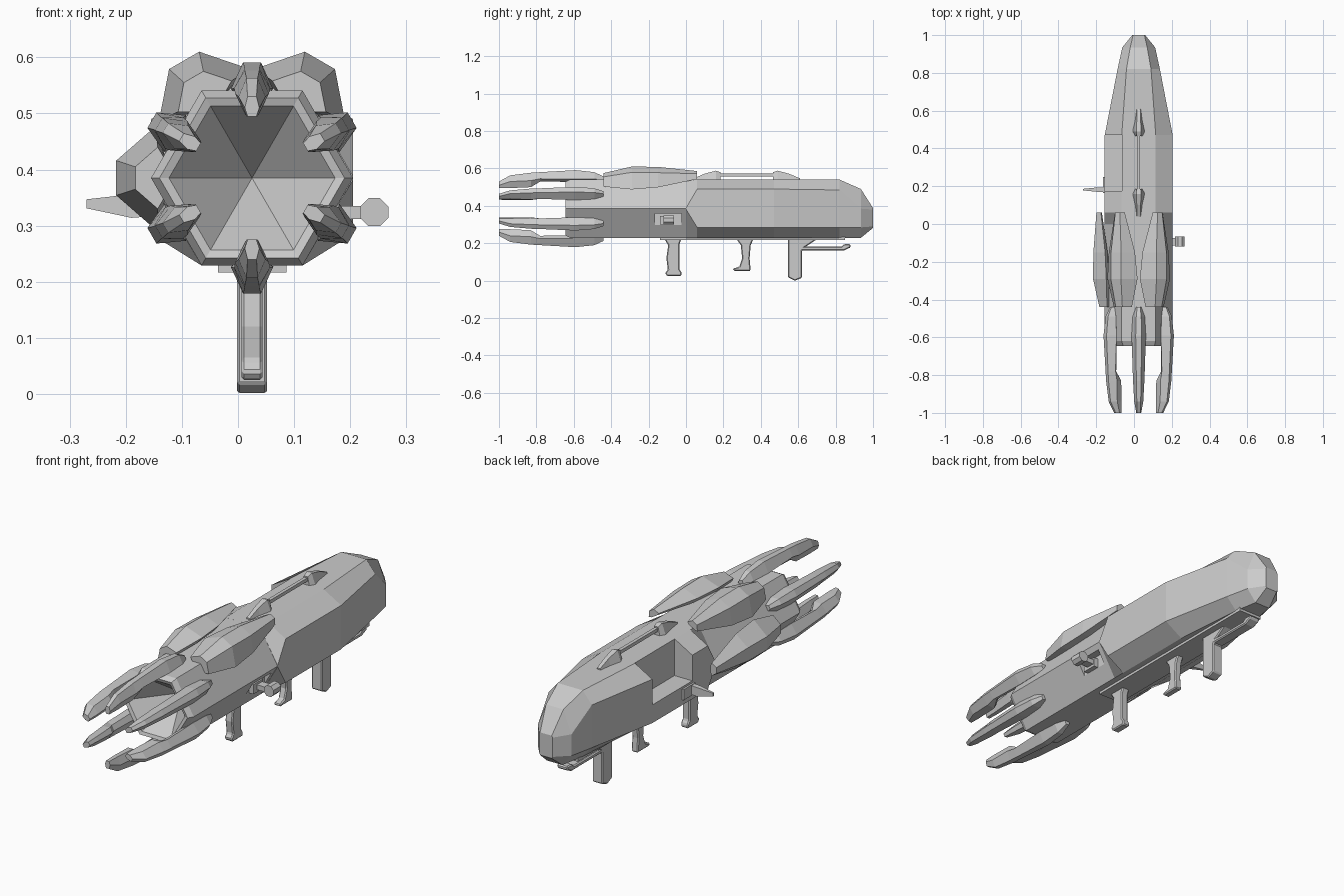
import bpy, bmesh
from math import sin, cos, radians

CX, CZ = 0.025, 0.385   # barrel axis


def make(name, bm):
    bmesh.ops.recalc_face_normals(bm, faces=bm.faces)
    me = bpy.data.meshes.new(name)
    bm.to_mesh(me)
    bm.free()
    ob = bpy.data.objects.new(name, me)
    bpy.context.collection.objects.link(ob)
    return ob


def loft(name, rings):
    """Closed skin through a list of equal-length rings."""
    bm = bmesh.new()
    vs = [[bm.verts.new(p) for p in r] for r in rings]
    n = len(vs[0])
    for a, b in zip(vs, vs[1:]):
        for i in range(n):
            j = (i + 1) % n
            bm.faces.new((a[i], a[j], b[j], b[i]))
    bm.faces.new(vs[0])
    bm.faces.new(vs[-1])
    bmesh.ops.remove_doubles(bm, verts=bm.verts, dist=1e-5)
    return make(name, bm)


def side_profile(name, pts, half, bevel=0.0):
    """Outline in (y, z) extruded across x, centred on the axis."""
    ob = loft(name, [[(CX + s * half, y, z) for y, z in pts] for s in (-1, 1)])
    if bevel:
        m = ob.modifiers.new("bevel", 'BEVEL')
        m.width, m.segments = bevel, 1
    return ob


def box(name, x, y, z):
    return loft(name, [[(px, py, pz) for px, py in
                        ((x[0], y[0]), (x[1], y[0]), (x[1], y[1]), (x[0], y[1]))] for pz in z])


def polar(angle, y, r, t):
    """Point at radial r and tangential t around the barrel axis."""
    c, s = cos(radians(angle)), sin(radians(angle))
    return (CX + r * c - t * s, y, CZ + r * s + t * c)


def hexring(y, r):
    return [polar(60 * i, y, r, 0) for i in range(6)]


def cut(ob, cutter):
    cutter.hide_render = True
    cutter.hide_set(True)
    m = ob.modifiers.new("cut", 'BOOLEAN')
    m.object, m.operation, m.solver = cutter, 'DIFFERENCE', 'EXACT'


# Hexagonal barrel with a hollow cone in the muzzle
barrel = loft("barrel", [hexring(-0.45, 0.0005), hexring(-0.64, 0.148), hexring(-0.645, 0.165),
                         hexring(-0.62, 0.18), hexring(0.01, 0.18)])
cut(barrel, box("latch_cutter", (0.155, 0.3), (-0.165, -0.025), (0.283, 0.36)))

# Main housing: hexagon turning to octagon, tapering to the rear nose
rings = []
for y, tx, sx, zt, zu, zl, bx, zb in (
        (0.00, 0.09, 0.18, 0.541, 0.388, 0.382, 0.09, 0.229),
        (0.06, 0.09, 0.18, 0.541, 0.49, 0.285, 0.09, 0.229),
        (0.47, 0.09, 0.18, 0.541, 0.49, 0.285, 0.09, 0.229),
        (0.82, 0.065, 0.112, 0.541, 0.485, 0.285, 0.06, 0.229),
        (0.935, 0.045, 0.087, 0.49, 0.385, 0.285, 0.04, 0.229),
        (1.00, 0.030, 0.034, 0.388, 0.38, 0.29, 0.03, 0.282)):
    half = [(tx, zt), (sx, zu), (sx, zl), (bx, zb)]
    rings.append([(CX + x, y, z) for x, z in half] + [(CX - x, y, z) for x, z in reversed(half)])
housing = loft("housing", rings)
cut(housing, box("port_cutter", (-0.3, -0.063), (0.175, 0.47), (0.37, 0.6)))

# Six muzzle prongs: y, inner, widest, outer radius, edge and widest half-widths
PRONG = ((-1.00, 0.110, 0.125, 0.145, 0.008, 0.013),
         (-0.94, 0.110, 0.145, 0.178, 0.010, 0.024),
         (-0.83, 0.115, 0.150, 0.192, 0.013, 0.030),
         (-0.78, 0.145, 0.160, 0.195, 0.013, 0.032),
         (-0.59, 0.143, 0.158, 0.206, 0.016, 0.038),
         (-0.49, 0.143, 0.158, 0.195, 0.013, 0.032),
         (-0.44, 0.143, 0.155, 0.172, 0.008, 0.014))
for k in range(6):
    a = 30 + 60 * k
    loft(f"prong_{k + 1}", [[polar(a, y, r, t) for r, t in
                             ((ri, -e), (rm, -w), (ro, -e), (ro, e), (rm, w), (ri, e))]
                            for y, ri, rm, ro, e, w in PRONG])

# Three armour pods over the barrel corners
POD = ((-0.44, 0.208, 0.020, 0.168, 0.055, 0.155),
       (-0.29, 0.242, 0.031, 0.172, 0.092, 0.158),
       (-0.15, 0.240, 0.031, 0.178, 0.080, 0.165),
       (0.06, 0.224, 0.014, 0.200, 0.030, 0.195))
for k in range(3):
    a = 60 + 60 * k
    loft(f"pod_{k + 1}", [[polar(a, y, r, t) for r, t in
                           ((ro, -wo), (ro, wo), (ri, wi), (rb, wi * 0.6), (rb, -wi * 0.6), (ri, -wi))]
                          for y, ro, wo, ri, wi, rb in POD])

# Top carry rail: two arrow-shaped mounts and a rod
for name, y0, d in (("front_mount", 0.04, 1), ("rear_mount", 0.61, -1)):
    loft(name, [[(CX - b, y0 + d * o, 0.535), (CX + b, y0 + d * o, 0.535),
                 (CX + t, y0 + d * o, z), (CX - t, y0 + d * o, z)]
                for o, b, t, z in ((0, 0.012, 0.008, 0.547), (0.06, 0.02, 0.010, 0.572),
                                   (0.12, 0.034, 0.013, 0.588), (0.145, 0.02, 0.010, 0.58))])
box("carry_rod", (CX - 0.008, CX + 0.008), (0.15, 0.5), (0.558, 0.574))

# Underside rail and grips
box("under_rail", (CX - 0.061, CX + 0.061), (-0.14, 0.85), (0.217, 0.235))
side_profile("front_grip", [(-0.115, 0.222), (-0.025, 0.222), (-0.035, 0.195), (-0.035, 0.06),
                            (-0.023, 0.045), (-0.025, 0.025), (-0.1, 0.025), (-0.112, 0.04),
                            (-0.097, 0.06), (-0.105, 0.12), (-0.095, 0.19)], 0.019, 0.005)
side_profile("rear_grip", [(0.27, 0.222), (0.36, 0.222), (0.346, 0.19), (0.34, 0.12), (0.346, 0.053),
                           (0.255, 0.053), (0.25, 0.064), (0.285, 0.075), (0.3, 0.12),
                           (0.293, 0.19)], 0.017, 0.005)
side_profile("shoulder_stock", [(0.545, 0.222), (0.7, 0.222), (0.64, 0.182), (0.83, 0.182), (0.845, 0.195),
                                (0.88, 0.195), (0.88, 0.178), (0.845, 0.162), (0.62, 0.162), (0.62, 0.015),
                                (0.582, 0.0), (0.545, 0.018)], 0.027, 0.005)

# Right-side latch with an octagonal knob
box("latch_block", (0.145, 0.178), (-0.14, -0.07), (0.3, 0.345))
box("latch_stem", (0.16, 0.23), (-0.115, -0.075), (0.312, 0.335))
loft("latch_knob", [[(0.243 + 0.027 * cos(radians(22.5 + 45 * i)), y,
                      0.324 + 0.027 * sin(radians(22.5 + 45 * i))) for i in range(8)]
                    for y in (-0.12, -0.065)])

# Left-side charging handle
HANDLE = ((-0.15, 0.317), (-0.19, 0.314), (-0.27, 0.331), (-0.27, 0.347), (-0.19, 0.356), (-0.15, 0.358))
loft("charging_handle", [[(x, y + (0.008 if x > -0.26 else 0) * s, z) for x, z in HANDLE]
                         for y, s in ((0.178, -1), (0.186, 1))])
box("handle_base", (-0.164, -0.14), (0.165, 0.25), (0.31, 0.36))
